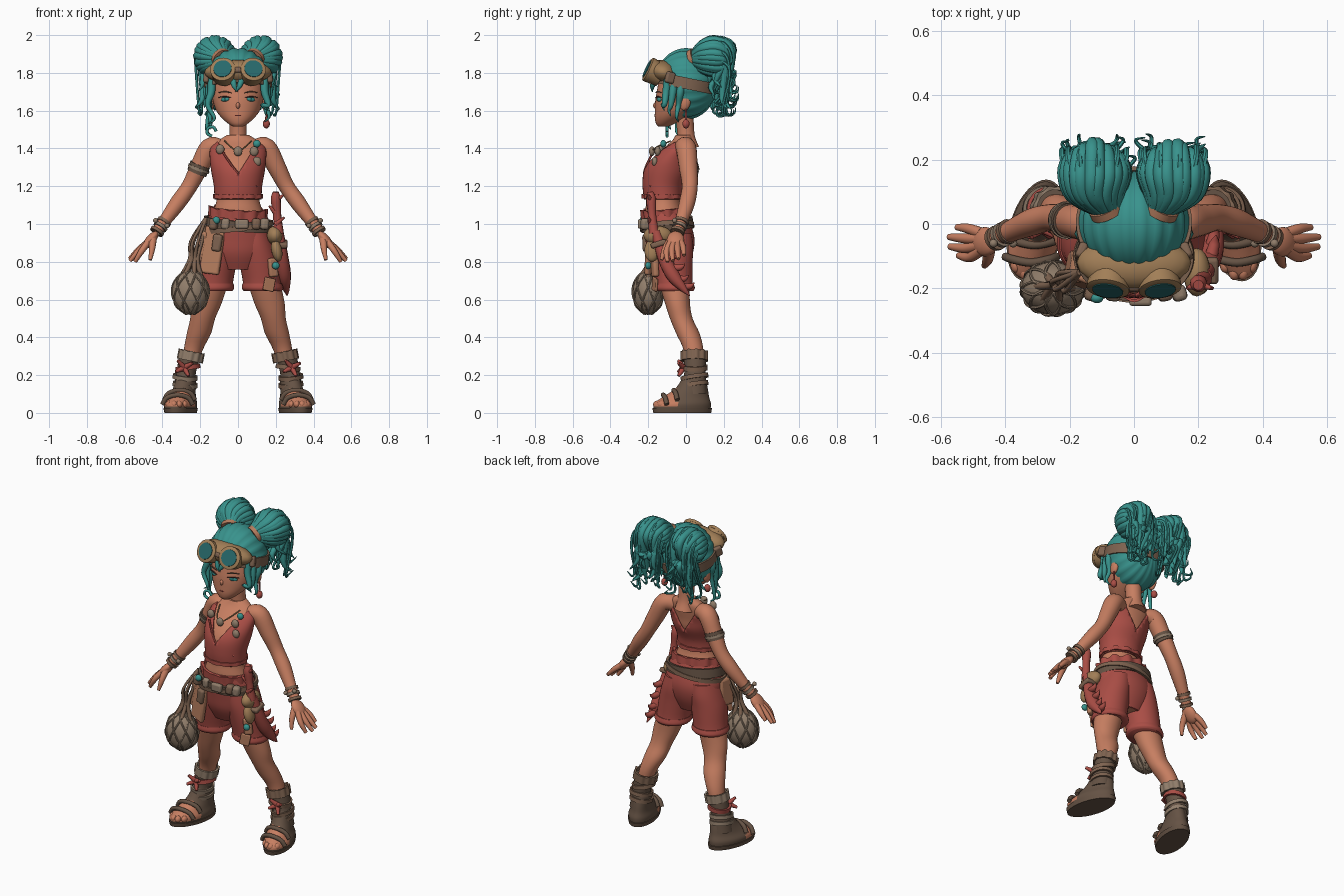
import bpy, bmesh, math, random
from math import sin, cos, pi
from mathutils import Vector, Matrix, Euler

random.seed(4)
if "Cube" in bpy.data.objects:
    bpy.data.objects.remove(bpy.data.objects["Cube"])


def material(name, *rgb):
    m = bpy.data.materials.new(name)
    m.use_nodes = True
    m.diffuse_color = (*rgb, 1)
    m.node_tree.nodes["Principled BSDF"].inputs["Base Color"].default_value = (*rgb, 1)
    return m


SKIN = material("skin", .57, .21, .12)
HAIR = material("teal hair", .04, .29, .265)
RED = material("red cloth", .4, .075, .06)
BOOT = material("dark leather", .13, .085, .058)
LEATHER = material("brown leather", .21, .125, .08)
TAN = material("tan leather", .36, .21, .095)
NET = material("grey fibre", .28, .205, .145)
LENS = material("dark teal glass", .02, .14, .145)
DARK = material("eye line", .08, .03, .025)
PATCH = material("orange hide", .45, .2, .11)


def finish(name, bm, *mats):
    bmesh.ops.recalc_face_normals(bm, faces=bm.faces)
    me = bpy.data.meshes.new(name)
    bm.to_mesh(me)
    bm.free()
    for m in mats:
        me.materials.append(m)
    for p in me.polygons:
        p.use_smooth = True
    me.set_sharp_from_angle(angle=math.radians(50))
    ob = bpy.data.objects.new(name, me)
    bpy.context.collection.objects.link(ob)
    return ob


def spline(pts, steps):
    """Smooth interpolation through tuples of any length."""
    out, last = [], len(pts) - 1
    for i in range(last):
        quad = pts[max(i - 1, 0)], pts[i], pts[i + 1], pts[min(i + 2, last)]
        for j in range(steps):
            t = j / steps
            out.append([b + t * (c - a + t * (2*a - 5*b + 4*c - d + t * (3*b - a - 3*c + d))) / 2
                        for a, b, c, d in zip(*quad)])
    return out + [list(pts[-1])]


def bridge(bm, rings, loop=False):
    n = len(rings[0])
    pairs = list(zip(rings, rings[1:])) + ([(rings[-1], rings[0])] if loop else [])
    for a, b in pairs:
        for i in range(n):
            bm.faces.new((a[i], a[(i + 1) % n], b[(i + 1) % n], b[i]))
    if not loop:
        bm.faces.new(rings[0])
        bm.faces.new(rings[-1])


def loft(rows, sides=40, steps=4, splay=0, grow=0):
    """Stacked ellipses; each row is z, centre x, centre y, radius x, radius y."""
    bm, rings = bmesh.new(), []
    for z, cx, cy, rx, ry in spline(rows, steps):
        ring = []
        for i in range(sides):
            a = 2 * pi * i / sides
            y = cy + (ry + grow) * sin(a)
            ring.append(bm.verts.new((cx + (rx + grow) * cos(a) - splay * y, y, z)))
        rings.append(ring)
    bridge(bm, rings)
    return bm


def tubes(name, paths, mat, sides=10, steps=5):
    """Round tapering tubes; each point is x, y, z, radius."""
    bm = bmesh.new()
    for path in paths:
        pts = spline(path, steps)
        pos = [Vector(p[:3]) for p in pts]
        side, rings = None, []
        for i, p in enumerate(pos):
            d = (pos[min(i + 1, len(pos) - 1)] - pos[max(i - 1, 0)]).normalized()
            side = d.orthogonal() if side is None else side - d * side.dot(d)
            side.normalize()
            up, r = d.cross(side), max(pts[i][3], .001)
            rings.append([bm.verts.new(p + r * (side * cos(2*pi*k/sides) + up * sin(2*pi*k/sides)))
                          for k in range(sides)])
        bridge(bm, rings)
    return finish(name, bm, mat)


def blobs(name, places, size, mat, rot=(0, 0, 0)):
    bm = bmesh.new()
    for loc in places:
        m = Matrix.LocRotScale(Vector(loc), Euler(rot), Vector(size))
        bmesh.ops.create_uvsphere(bm, u_segments=20, v_segments=12, radius=1, matrix=m)
    return finish(name, bm, mat)


def block(name, loc, size, mat, rot=(0, 0, 0)):
    bm = bmesh.new()
    bmesh.ops.create_cube(bm, size=1, matrix=Matrix.LocRotScale(Vector(loc), Euler(rot), Vector(size)))
    bevel = finish(name, bm, mat).modifiers.new("rounded", "BEVEL")
    bevel.width, bevel.segments = min(size) * .35, 3


def band(name, loc, rx, ry, high, thick, mat, rot=(0, 0, 0), wave=0):
    """Flat strap running around an ellipse, with an optional wavy edge."""
    bm, rings, m = bmesh.new(), [], Matrix.LocRotScale(Vector(loc), Euler(rot), None)
    for i in range(96):
        a = 2 * pi * i / 96
        w = wave * sin(a * 11)
        rings.append([bm.verts.new(m @ Vector(((rx + t) * cos(a), (ry + t) * sin(a), h)))
                      for t, h in ((0, -high/2), (thick + w, -high/2), (thick + w, high/2 + w), (0, high/2))])
    bridge(bm, rings, loop=True)
    return finish(name, bm, mat)


# Torso with the cropped top
body = [(.76, 0, -.08, .1, .07), (.84, 0, -.083, .15, .106), (.92, 0, -.085, .17, .118),
        (1, 0, -.1, .158, .113), (1.07, 0, -.115, .13, .1), (1.13, 0, -.12, .113, .09),
        (1.2, 0, -.12, .116, .098), (1.28, 0, -.1, .13, .112), (1.34, 0, -.08, .137, .1),
        (1.4, 0, -.045, .135, .075), (1.44, 0, -.02, .105, .055), (1.47, 0, -.01, .06, .045)]
finish("torso", loft(body), SKIN)
top = loft(body[5:-1], steps=5, grow=.012)
for slope in (-1.6, 1.6):
    bmesh.ops.bisect_plane(top, geom=top.verts[:] + top.edges[:] + top.faces[:],
                           plane_co=(0, 0, 1.265), plane_no=(-slope, 0, 1))
bmesh.ops.delete(top, context="FACES", geom=[f for f in top.faces if len(f.verts) > 9 or
                 f.calc_center_median().z > 1.265 + 1.6 * abs(f.calc_center_median().x)])
finish("cropped_top", top, RED).modifiers.new("cloth", "SOLIDIFY").thickness = .01
band("top_hem", (0, -.12, 1.145), .119, .1, .022, .012, RED, wave=.003)
tubes("neck", [[(0, .01, 1.4, .06), (0, 0, 1.47, .046), (0, -.01, 1.6, .05)]], SKIN, 20)

# Shorts and belts
finish("shorts_hips", loft(body[:5], grow=.012), RED)
band("waist_ruffle", (0, -.113, 1.06), .138, .107, .045, .015, RED, (.1, .06, 0), wave=.006)
band("belt", (0, -.1, 1.0), .168, .124, .055, .014, BOOT, (.1, .08, 0))
band("second_belt", (0, -.1, .985), .174, .13, .025, .014, LEATHER, (.08, -.12, 0))
block("buckle", (.02, -.24, 1.0), (.07, .03, .05), NET)
for n, x in enumerate((-.13, -.065, .095, .14)):
    block(f"belt_pouch_{n}", (x, -.215, 1.0), (.045, .05, .06), (LEATHER, NET)[n % 2], (0, .1, x * 2))

for s, side in ((1, "left"), (-1, "right")):
    # Legs
    finish(side + "_shorts_leg", loft([(.95, s*.085, -.085, .085, .115), (.88, s*.095, -.08, .097, .118),
           (.8, s*.11, -.075, .103, .11), (.7, s*.125, -.065, .1, .1), (.655, s*.13, -.06, .103, .1)]), RED)
    finish(side + "_shorts_hem", loft([(.645, s*.132, -.06, .1, .098), (.66, s*.13, -.06, .11, .107),
           (.685, s*.128, -.062, .104, .102)]), RED)
    finish(side + "_leg", loft([(.8, s*.11, -.07, .09, .09), (.68, s*.14, -.06, .086, .08),
           (.58, s*.167, -.045, .08, .066), (.5, s*.187, -.025, .066, .06), (.42, s*.207, .01, .064, .062),
           (.33, s*.238, .04, .05, .052), (.2, s*.27, .045, .04, .042)]), SKIN)
    # Boots with open toes
    finish(side + "_sole", loft([(0, s*.3, -.02, .08, .153), (.025, s*.3, -.02, .086, .158)],
                                steps=1, splay=s*.2), BOOT)
    foot = loft([(.02, s*.3, -.02, .08, .15), (.05, s*.3, -.018, .082, .15), (.085, s*.295, 0, .068, .122),
                 (.13, s*.29, .03, .058, .085), (.2, s*.28, .045, .05, .056)], splay=s*.2)
    for f in foot.faces:
        f.material_index = int(f.calc_center_median().y < -.05 and f.calc_center_median().z > .035)
    finish(side + "_foot", foot, BOOT, SKIN)
    blobs(side + "_toes", [(s * (.325 + .027 * k), -.152 + .011 * k * k, .045) for k in (-1.5, -.5, .5, 1.5)],
          (.018, .025, .02), SKIN)
    tubes(side + "_sandal_straps", [[(s * (.3 - .2*y) + x * .08, y - .02 * cos(x * 1.5), z + h, .013)
          for x, h in ((-1, 0), (-.7, .035), (0, .05), (.7, .035), (1, 0))]
          for y, z in ((-.1, .045), (-.045, .07))], BOOT)
    finish(side + "_boot_shaft", loft([(.1, s*.29, .04, .058, .07), (.2, s*.277, .047, .052, .057),
           (.27, s*.262, .047, .055, .058), (.31, s*.25, .045, .06, .063)]), BOOT)
    band(side + "_boot_cuff", (s*.25, .045, .3), .057, .061, .05, .011, (LEATHER, NET)[s < 0], (0, -s*.2, 0), .003)
    for z in (.15, .19):
        band(side + "_ankle_strap", (s*.28, .045, z), .056, .064, .022, .01, (LEATHER, NET)[s < 0], (.15, -s*.1, 0))
    band(side + "_red_wrap", (s*.265, .045, .24), .054, .058, .025, .012, (LEATHER, RED)[s < 0], (0, s*.15, 0))
    tubes(side + "_wrap_ends", [[(s*.285, -.012, .24, .017), (s*.285 + .05*cos(a), -.04, .24 + .05*sin(a), .008)]
          for a in (.5, 2.3, 3.6, 5.2)], RED, 8)
    # Arms, hands and bracelets
    tubes(side + "_arm", [[(s*.09, -.02, 1.4, .045), (s*.148, 0, 1.403, .054), (s*.205, .012, 1.3, .049),
          (s*.257, .02, 1.2, .042), (s*.32, .005, 1.11, .042), (s*.4, -.03, 1, .031),
          (s*.435, -.045, .955, .028)]], SKIN, 20)
    blobs(side + "_palm", [(s*.463, -.055, .915)], (.026, .046, .058), SKIN, (0, -s*.7, 0))
    tubes(side + "_fingers", [[(s*.475, -.055 + (y + .055) * .6, .905, .018),
          (s * (.475 + x) / 2, y - .005, z / 2 + .457, .016), (s*x, y, z, .01)]
          for x, y, z in ((.55, -.01, .835), (.575, -.04, .815), (.572, -.07, .805), (.545, -.098, .8))], SKIN)
    tubes(side + "_thumb", [[(s*.45, -.07, .93, .022), (s*.455, -.11, .87, .017), (s*.465, -.13, .81, .009)]], SKIN)
    for k in range(3):
        x = .388 + .018 * k
        tubes(side + "_bracelet", [[(s*x, -.022 - .01*k, 1.017 - .025*k, .039), (s * (x + .009), -.027 - .01*k,
              1.004 - .025*k, .038)]], (LEATHER, NET, LEATHER)[k], 20, 1)
    blobs(side + "_bracelet_beads", [(s * (.415 + .04*cos(a)), -.06, .985 + .04*sin(a)) for a in (1, 3, 5)],
          (.013, .013, .013), NET)
    # Ears, eyes and brows
    blobs(side + "_ear", [(s*.142, -.005, 1.645)], (.018, .03, .045), SKIN, (-.2, 0, 0))
    blobs(side + "_iris", [(s*.068, -.143, 1.66)], (.024, .01, .012), HAIR, (0, s*.1, s*.45))
    blobs(side + "_pupil", [(s*.067, -.15, 1.66)], (.008, .006, .009), LENS)
    for name, z, mat in (("lash", 1.674, DARK), ("brow", 1.7, LEATHER)):
        tubes(f"{side}_{name}", [[(s*.035, -.161, z - .006, .002), (s*.068, -.152, z, .004),
              (s*.102, -.13, z - .004, .002)]], mat, 6)

tubes("arm_band", [[(-.2, .01, 1.315, .055), (-.218, .015, 1.27, .053)]], BOOT, 24, 1)
tubes("arm_band_cord", [[(-.206, .011, 1.298, .059), (-.211, .012, 1.285, .059)]], NET, 24, 1)

# Head
finish("head", loft([(1.515, 0, -.12, .025, .025), (1.53, 0, -.11, .05, .048), (1.56, 0, -.085, .085, .08),
       (1.6, 0, -.055, .115, .11), (1.65, 0, -.035, .132, .128), (1.7, 0, -.02, .14, .135),
       (1.78, 0, 0, .138, .138), (1.86, 0, 0, .1, .1)]), SKIN)
blobs("nose", [(0, -.158, 1.627)], (.012, .016, .018), SKIN, (.3, 0, 0))
blobs("mouth", [(0, -.161, 1.575)], (.022, .006, .005), RED)
tubes("left_earring", [[(.15, 0, 1.61, .005), (.15, 0, 1.55, .006)]], RED, 8)
blobs("earring_beads", [(.15, 0, 1.53), (-.15, 0, 1.57)], (.019, .019, .024), RED)

# Hair cap combed from front to back
cap = bmesh.new()
bmesh.ops.create_uvsphere(cap, u_segments=80, v_segments=28, radius=1)
for v in cap.verts:
    x, y, z = v.co
    k = 1 + .04 * (abs(sin(10 * math.atan2(y, x))) - .4) * math.hypot(x, y)
    v.co = x * k * .17, z * k * .163, 1.742 + y * k * .187
bmesh.ops.delete(cap, context="FACES", geom=[f for f in cap.faces
                 if f.calc_center_median().y < -.02 and f.calc_center_median().z < 1.75])
finish("hair_cap", cap, HAIR)

# Two bushy ponytails and loose locks
for s, side in ((1, "left"), (-1, "right")):
    blobs(side + "_ponytail_core", [(s*.115, .14, 1.88)], (.085, .095, .08), HAIR)
    tubes(side + "_hair_tie", [[(s*.08, .035, 1.87, .055), (s*.09, .055, 1.88, .055)]], PATCH, 20, 1)
    locks, curls = [], []
    for k in range(22):
        a = 2 * pi * k / 22 + random.uniform(-.1, .1)
        c, d, x = cos(a), sin(a), s * .122
        e, drop, back = 1 - .5 * abs(c), random.uniform(.06, .2), random.uniform(.13, .23)
        flick = random.uniform(-.03, .04)
        locks.append([(s*.085 + .03*c, .04, 1.875 + .03*d, .018), (x + .07*c, .09, 1.885 + .07*d, .024),
                      (x + .092*c, .16, 1.885 + .09*d, .025), (x + .075*c, .155 + .1*e, 1.86 + .06*d, .021),
                      (x + .065*c, back, 1.86 - drop, .016), (x + .075*c + flick, back + flick, 1.8 - drop, .002)])
        if k % 2:
            curls.append([(x + .075*c, .12, 1.88 + .085*d, .009), (x + .1*c, .2, 1.885 + .1*d, .009),
                          (x + .1*c, .2 + .06*e, 1.81 + .07*d, .008), (x + .085*c, back, 1.79 - drop, .007),
                          (x + .1*c - flick, back + .04, 1.77 - drop, .006), (x + .1*c, back + .05, 1.8 - drop, .002)])
    tubes(side + "_ponytail_locks", locks, HAIR, 8)
    tubes(side + "_ponytail_curls", curls, HAIR, 6)
    low = 1.57 if s > 0 else 1.5
    tubes(side + "_face_locks", [[(s*.14, y, 1.77, .022), (s * (.165 - k*.012), y - .01, 1.7, .02),
          (s * (.15 + k*.005), y - .02, 1.63, .014), (s * (.165 - k*.02), y - .03, low + k*.03, .009),
          (s * (.14 + k*.01), y - .02, low - .03 + k*.03, .002)]
          for k, y in enumerate((-.02, -.06, -.095))], HAIR, 8)
tubes("fringe", [[(x, -.16, 1.77, .02), (x * .6 - .005, -.178, 1.73, .013), (-.008 - x * .3, -.178, 1.7, .002)]
      for x in (-.025, .02)], HAIR, 8)
tubes("right_curl", [[(-.14 + .025*cos(a), -.1, 1.49 + .025*sin(a), .008) for a in (0, 1.2, 2.4, 3.6, 4.8)]], HAIR, 8)

# Goggles tilted upward
band("goggle_strap", (0, 0, 1.745), .166, .163, .06, .014, LEATHER, (-.2, 0, 0))
blobs("goggle_mask", [(0, -.12, 1.803)], (.178, .085, .064), TAN, (-.25, 0, 0))
for s, side in ((1, "left"), (-1, "right")):
    tilt = Vector((s*.12, -.88, .42)).normalized()
    base = Vector((s*.074, -.15, 1.795))

    def ring(depth, r):
        return (*(base + tilt * depth), r)
    tubes(side + "_goggle_cup", [[ring(-.02, .062), ring(.045, .066)]], TAN, 28, 1)
    tubes(side + "_goggle_rim", [[ring(.04, .067), ring(.058, .067), ring(.063, .056)]], TAN, 28, 1)
    tubes(side + "_goggle_lens", [[ring(.06, .049), ring(.066, .048)]], LENS, 28, 1)
    block(side + "_goggle_buckle", (s*.163, -.085, 1.775), (.03, .05, .06), LEATHER, (-.25, 0, s*.4))
block("goggle_bridge", (0, -.195, 1.815), (.04, .03, .03), LEATHER, (-.3, 0, 0))

# Necklace and chest charms
tubes("necklace", [[(-.07, -.08, 1.44, .004), (-.04, -.15, 1.41, .004), (0, -.185, 1.385, .004),
      (.04, -.15, 1.41, .004), (.07, -.08, 1.44, .004)]], TAN, 6)
blobs("pendants", [(0, -.18, 1.385), (-.095, -.135, 1.395), (.1, -.165, 1.33), (.085, -.15, 1.385)],
      (.023, .016, .026), NET)
blobs("teal_charms", [(.1, -.12, 1.425), (.2, -.2, .78), (-.115, -.23, 1.02)], (.02, .016, .02), HAIR)
tubes("chest_seam", [[(-.08, -.175, 1.38, .006), (0, -.222, 1.27, .006), (.1, -.185, 1.2, .006)]], RED, 6)

# Net bag on the right hip
blobs("bag", [(-.252, -.2, .637)], (.099, .083, .117), NET)
tubes("bag_net", [[(-.252 + .1*sin(t)*cos(k*pi/4 + w*t), -.2 + .085*sin(t)*sin(k*pi/4 + w*t),
      .637 + .118*cos(t), .005) for t in (.2, .7, 1.2, 1.7, 2.2, 2.9)] for k in range(8) for w in (-.6, .6)], NET, 6)
tubes("bag_cords", [[(-.25 + .06*cos(k), -.2 + .05*sin(k), .71, .012), (-.235 + .02*cos(k), -.19, .81, .012),
      (-.22 + .03*cos(k), -.18 + .03*sin(k), .91, .008), (-.17, -.15, 1.03, .01)] for k in range(6)], LEATHER, 8)
block("hip_flap", (-.135, -.185, .86), (.11, .03, .25), PATCH, (-.08, .12, -.4))
block("hip_flap_pouch", (-.11, -.21, .9), (.05, .035, .09), LEATHER, (0, .15, -.3))
block("hip_flap_pocket", (-.18, -.13, .88), (.05, .1, .17), PATCH, (0, .1, -.2))

# Horned blade and pouches on the left hip
tubes("blade_handle", [[(.2, -.19, 1.17, .016), (.2, -.185, 1.13, .027), (.207, -.18, 1.05, .022),
      (.215, -.17, .95, .028)]], RED)
tubes("blade_sheath", [[(.215, -.16, .96, .026), (.232, -.12, .83, .034), (.245, -.07, .73, .036),
      (.255, -.015, .66, .02), (.26, .02, .62, .002)]], RED)
tubes("handle_claws", [[(.2, -.185, z, .017), (.2 + x, -.2, z + .035, .005)]
      for z, x in ((1.12, .04), (1.06, -.035), (1.0, .045))], RED, 8)
tubes("blade_spikes", [[(.24, y, z, .02), (.25, y + .04, z, .016), (.255, y + .065, z + .02, .002)]
      for y, z in ((-.1, .83), (-.07, .77), (-.05, .71), (-.02, .67))], RED, 8)
blobs("hip_pouch", [(.195, -.15, .94)], (.042, .075, .05), TAN)
blobs("hip_bundle", [(.205, -.18, .86)], (.028, .04, .06), TAN, (0, -.2, 0))
block("hip_tag", (.185, -.165, .77), (.05, .03, .1), PATCH, (0, -.1, .4))
block("hem_patch", (.165, -.165, .68), (.06, .014, .07), PATCH, (0, .2, .35))
block("blade_strap", (.222, -.145, .895), (.08, .085, .03), LEATHER, (.3, 0, 0))
